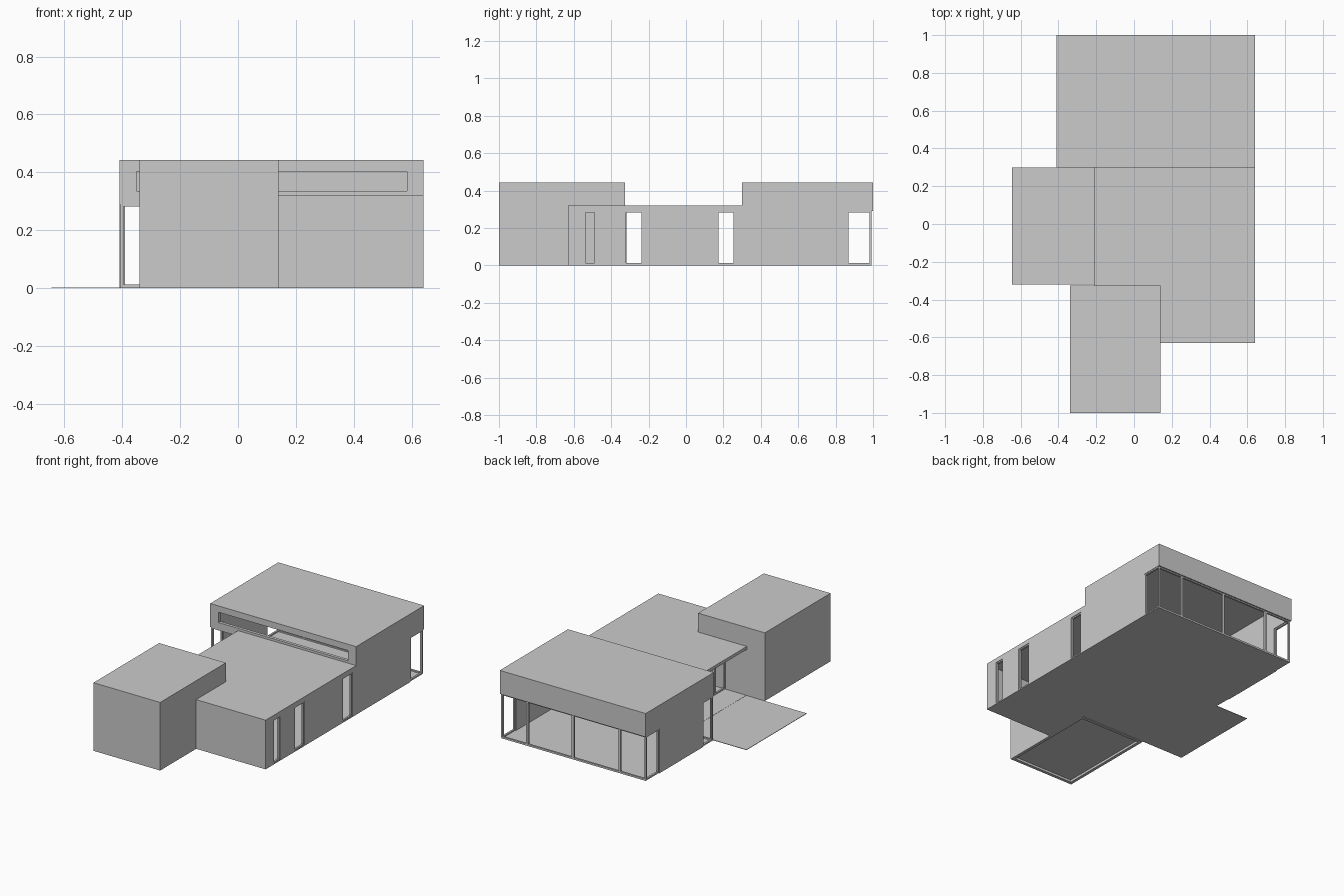
import bpy, bmesh

if "Cube" in bpy.data.objects:
    bpy.data.objects.remove(bpy.data.objects["Cube"])

T = 0.02           # wall thickness
HEAD = 0.29        # height of openings
LOW, HIGH = 0.32, 0.443


def boxes(name, parts):
    """One object made of boxes given as (x0, x1, y0, y1, z0, z1)."""
    bm = bmesh.new()
    for x0, x1, y0, y1, z0, z1 in parts:
        for v in bmesh.ops.create_cube(bm, size=1)['verts']:
            v.co = ((x0 + x1) / 2 + v.co.x * (x1 - x0),
                    (y0 + y1) / 2 + v.co.y * (y1 - y0),
                    (z0 + z1) / 2 + v.co.z * (z1 - z0))
    me = bpy.data.meshes.new(name)
    bm.to_mesh(me)
    bm.free()
    ob = bpy.data.objects.new(name, me)
    bpy.context.collection.objects.link(ob)
    return ob


def cut(ob, name, parts):
    """Cut openings out of a wall with a hidden cutter."""
    cutter = boxes(name, parts)
    cutter.hide_render = True
    cutter.hide_viewport = True
    mod = ob.modifiers.new("openings", 'BOOLEAN')
    mod.object = cutter
    mod.operation = 'DIFFERENCE'
    mod.solver = 'EXACT'


def frame(axis, pos, a, b, w=0.008, z0=0.004, z1=HEAD):
    """Boxes of a window frame on plane axis=pos spanning a..b."""
    p0, p1 = pos - 0.006, pos + 0.006
    spans = [(a, a + w, z0, z1), (b - w, b, z0, z1),
             (a + w, b - w, z1 - w, z1), (a + w, b - w, z0, z0 + w)]
    if axis == 'x':
        return [(p0, p1, s, e, u, v) for s, e, u, v in spans]
    return [(s, e, p0, p1, u, v) for s, e, u, v in spans]


# Floors and terrace
boxes("main_floor", [(-0.21, 0.63, -0.32, 0.30, 0, 0.004),
                     (0.14, 0.63, -0.62, -0.32, 0, 0.004),
                     (-0.405, 0.635, 0.30, 0.992, 0, 0.004)])
boxes("terrace", [(-0.645, -0.21, -0.32, 0.30, 0, 0.003)])

# Tall front block: closed box with raised floor
boxes("front_block_walls", [(-0.34, 0.14, -1.0, -1.0 + T, 0, HIGH - T),
                            (-0.34, 0.14, -0.325 - T, -0.325, 0, HIGH - T),
                            (-0.34, -0.34 + T, -1.0 + T, -0.325 - T, 0, HIGH - T),
                            (0.14 - T, 0.14, -1.0 + T, -0.325 - T, 0, HIGH - T)])
boxes("front_block_roof", [(-0.34, 0.14, -1.0, -0.325, HIGH - T, HIGH)])
boxes("front_block_floor", [(-0.32, 0.12, -0.98, -0.345, 0.015, 0.02)])

# Low wing
boxes("low_front_wall", [(0.14, 0.64 - T, -0.63, -0.63 + T, 0, LOW - T)])
boxes("low_roof", [(-0.21, 0.64, -0.325, 0.30, LOW - T, LOW),
                   (0.14, 0.64, -0.63, -0.325, LOW - T, LOW)])

# East wall with door-height openings
east_openings = [(-0.545, -0.48), (-0.33, -0.23), (0.165, 0.262)]
east = boxes("low_east_wall", [(0.64 - T, 0.64, -0.63, 0.30, 0, LOW - T)])
cut(east, "east_cutter", [(0.58, 0.68, a, b, 0.004, HEAD) for a, b in east_openings])
frames = []
for a, b in east_openings:
    frames += frame('x', 0.63, a, b)
boxes("east_window_frames", frames)

# Recessed glazed wall facing the terrace
boxes("terrace_glazing_frame", frame('x', -0.05, -0.325, -0.22, z1=0.3)
      + frame('x', -0.05, -0.22, 0.16, z1=0.3)
      + frame('x', -0.05, 0.16, 0.27, z1=0.3))

# Living block: side walls stopping short of the open corners
boxes("living_east_wall", [(0.64 - T, 0.64, 0.30, 0.86, 0, HEAD)])
boxes("living_west_wall", [(-0.41, -0.41 + T, 0.41, 0.86, 0, HEAD)])
boxes("living_fascia", [(-0.41, 0.64, 1.0 - T, 1.0, HEAD, HIGH - T),
                        (-0.41, -0.41 + T, 0.30 + T, 1.0 - T, HEAD, HIGH - T),
                        (0.64 - T, 0.64, 0.30 + T, 1.0 - T, HEAD, HIGH - T)])
front = boxes("living_front_band", [(-0.41, 0.64, 0.30, 0.30 + T, HEAD, HIGH - T)])
cut(front, "clerestory_cutter", [(-0.35, 0.583, 0.25, 0.37, 0.335, 0.402)])
boxes("living_roof", [(-0.41, 0.64, 0.30, 1.0, HIGH - T, HIGH)])

# Living block: window frames at the back, corners and front
glazing = []
xs = [-0.403, -0.215, 0.12, 0.45, 0.633]
for a, b in zip(xs, xs[1:]):
    glazing += frame('y', 0.986, a, b)
for x in (-0.401, 0.631):
    glazing += frame('x', x, 0.86, 0.992)
glazing += frame('x', -0.401, 0.304, 0.41) + frame('y', 0.31, -0.403, -0.21)
boxes("living_window_frames", glazing)
